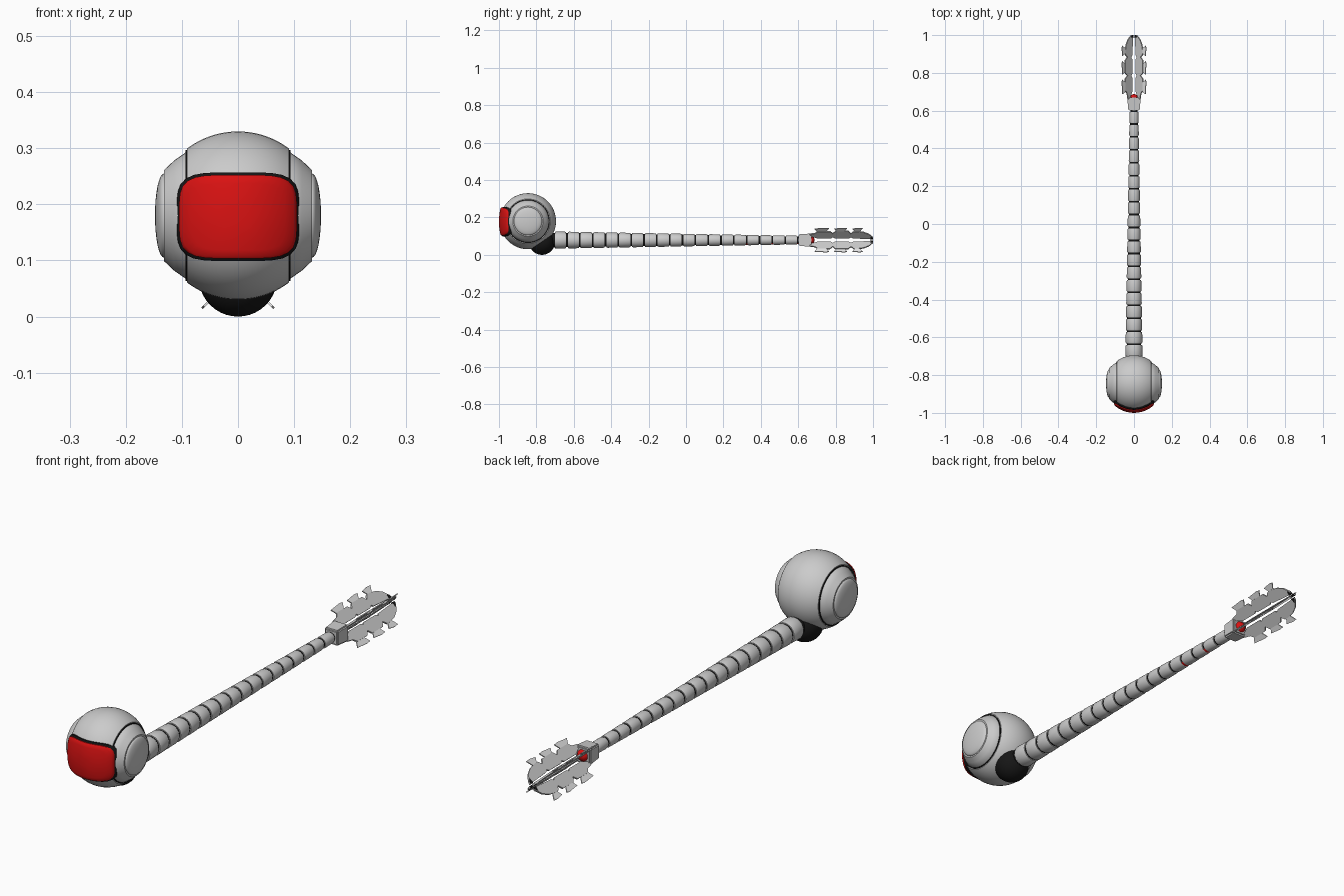
import bpy, bmesh, math
from mathutils import Vector

if "Cube" in bpy.data.objects:
    bpy.data.objects.remove(bpy.data.objects["Cube"])

def material(name, rgb):
    m = bpy.data.materials.new(name)
    m.diffuse_color = (*rgb, 1)
    m.use_nodes = True
    m.node_tree.nodes["Principled BSDF"].inputs["Base Color"].default_value = m.diffuse_color
    return m

GREY = material("light grey", (0.60, 0.60, 0.60))
BLACK = material("black", (0.008, 0.008, 0.008))
RED = material("red", (0.70, 0.006, 0.006))
WHITE = material("white", (0.92, 0.92, 0.92))

def finish(name, bm, mat, angle=35):
    bmesh.ops.recalc_face_normals(bm, faces=bm.faces)
    me = bpy.data.meshes.new(name)
    bm.to_mesh(me)
    bm.free()
    ob = bpy.data.objects.new(name, me)
    bpy.context.collection.objects.link(ob)
    me.materials.append(mat)
    bpy.ops.object.select_all(action='DESELECT')
    ob.select_set(True)
    bpy.context.view_layer.objects.active = ob
    bpy.ops.object.shade_smooth_by_angle(angle=math.radians(angle))
    return ob

def lathe(name, profile, axis, centre, mat, n=32, start=0, sweep=math.tau):
    """Revolve (position, radius) points about the x or y axis through centre."""
    bm = bmesh.new()
    full = sweep > 6.28
    cols = n if full else n + 1
    rings = []
    for p, r in profile:
        ring = []
        for i in range(cols):
            a = start + sweep * i / n
            c, s = r * math.cos(a), r * math.sin(a)
            ring.append(bm.verts.new(Vector(centre) + Vector((p, c, s) if axis == 'x' else (c, p, s))))
        rings.append(ring)
    for a, b in zip(rings, rings[1:]):
        for i in range(n):
            j = (i + 1) % cols
            bm.faces.new((a[i], a[j], b[j], b[i]))
    if full:
        bm.faces.new(rings[0])
        bm.faces.new(rings[-1])
    bmesh.ops.remove_doubles(bm, verts=bm.verts, dist=1e-5)
    return finish(name, bm, mat)

# round head: ball cut flat at both sides
HEAD = (0, -0.845, 0.18)
R = 0.15
lim = math.asin(0.091 / R)
arc = [(R * math.sin(t), R * math.cos(t)) for t in [lim * (i / 10 - 1) for i in range(21)]]
lathe("head_ball", arc, 'x', HEAD, GREY, 48)

# side pads with domed caps, and the dark seams behind them
for side, s in (("left", -1), ("right", 1)):
    lathe(side + "_head_seam", [(s * 0.089, 0.1165), (s * 0.0935, 0.1165)], 'x', HEAD, BLACK, 48)
    pad = [(0.085, 0.112), (0.094, 0.112), (0.114, 0.098), (0.132, 0.081), (0.132, 0.074)]
    lathe(side + "_head_pad", [(s * x, r) for x, r in pad], 'x', HEAD, GREY, 48)
    cap = [(0.130, 0.075)] + [(0.132 + 0.016 * math.sin(t), 0.075 * math.cos(t) + 1e-6)
                              for t in [math.pi / 2 * i / 8 for i in range(9)]]
    lathe(side + "_head_cap", [(s * x, r) for x, r in cap], 'x', HEAD, GREY, 40)

# curved visor: rounded rectangle bulging forwards, with a skirt running into the head
def visor(name, hx, hz, back, skirt, mat):
    bm = bmesh.new()
    def point(u, a, dy=0):
        c, s = math.cos(a), math.sin(a)
        k = u / (abs(c) ** 4.5 + abs(s) ** 4.5) ** (1 / 4.5)
        x, z = hx * k * c, hz * k * s
        y = -0.845 - math.sqrt(0.155 ** 2 - x * x - 0.5 * z * z) + back + dy
        return bm.verts.new((x, y, 0.178 + z))
    n = 48
    rows = [[point(u, math.tau * i / n, dy) for i in range(n)]
            for u, dy in ((0.2, 0), (0.4, 0), (0.6, 0), (0.8, 0), (0.95, 0), (1, 0.003), (1, skirt))]
    bm.faces.new(rows[0])
    for a, b in zip(rows, rows[1:]):
        for i in range(n):
            j = (i + 1) % n
            bm.faces.new((a[i], a[j], b[j], b[i]))
    finish(name, bm, mat, 40)

visor("visor_rim", 0.109, 0.079, 0.007, 0.05, BLACK)
visor("visor_glass", 0.105, 0.0745, 0, 0.015, RED)

# dark ball joint under the head
bm = bmesh.new()
bmesh.ops.create_uvsphere(bm, u_segments=32, v_segments=20, radius=0.07)
bmesh.ops.translate(bm, verts=bm.verts, vec=(0, -0.77, 0.07))
finish("neck_joint", bm, BLACK)

# tapering segmented arm around a dark core
Z = 0.079
N, Y0, Y1 = 19, -0.70, 0.603
step = (Y1 - Y0) / N
def arm_r(y):
    return 0.046 + (0.023 - 0.046) * (y - Y0) / (Y1 - Y0)

lathe("arm_core", [(-0.76, 0.040), (Y1, 0.019)], 'y', (0, 0, Z), BLACK, 24)
for i in range(N):
    y, L = Y0 + i * step, step - 0.009
    r = arm_r(y)
    lathe(f"arm_segment_{i + 1}", [(y, r * 0.8), (y, r * 0.95), (y + 0.006, r), (y + L - 0.006, r * 0.97),
                                   (y + L, r * 0.92), (y + L, r * 0.8)], 'y', (0, 0, Z), GREY, 24)

# small red lights under the last joints
for i in (0, 2, 4):
    y = Y1 - i * step
    r = arm_r(y) * 0.94
    lathe(f"joint_light_{i + 1}", [(y - 0.009, r), (y, r)], 'y', (0, 0, Z), RED, 10,
          math.radians(225), math.radians(90))

# claw base block
bm = bmesh.new()
bmesh.ops.create_cube(bm, size=1)
for v in bm.verts:
    k = 0.062 if v.co.y < 0 else 0.07
    v.co = (v.co.x * k, 0.6355 + v.co.y * 0.069, Z + v.co.z * k)
bmesh.ops.bevel(bm, geom=bm.edges[:], offset=0.006, segments=2, affect='EDGES')
finish("claw_base", bm, GREY)

# red eye in the claw palm
lathe("palm_light", [(0.665, 0.024), (0.672, 0.023), (0.682, 0.016), (0.688, 0.002)],
      'y', (0, 0, Z), RED, 24)

# four flat claw fingers on the diagonals, each of three blades with pale outer teeth
def plate(name, outline, d, thick, mat):
    side = Vector((-d.z, 0, d.x)) * thick / 2
    bm = bmesh.new()
    rows = [[bm.verts.new(Vector((0, y, Z)) + d * r + side * s) for y, r in outline] for s in (-1, 1)]
    n = len(outline)
    for row in rows:
        bm.faces.new(row)
    for i in range(n):
        j = (i + 1) % n
        bm.faces.new((rows[0][i], rows[0][j], rows[1][j], rows[1][i]))
    finish(name, bm, mat, 20)

BLADES = [
    [(0.66, 0.034), (0.70, 0.016), (0.775, 0.016), (0.785, 0.024), (0.785, 0.050), (0.77, 0.066),
     (0.705, 0.066), (0.69, 0.052), (0.66, 0.046)],
    [(0.785, 0.024), (0.795, 0.016), (0.872, 0.016), (0.882, 0.024), (0.882, 0.050), (0.867, 0.068),
     (0.80, 0.068), (0.785, 0.050)],
    [(0.882, 0.024), (0.892, 0.016), (0.985, 0.010), (1.0, 0.010), (1.0, 0.020), (0.978, 0.045),
     (0.95, 0.060), (0.92, 0.066), (0.897, 0.066), (0.882, 0.050)],
]
TEETH = [(0.675, 0.765), (0.780, 0.862), (0.878, 0.945)]
for sx, sn in ((-1, "left"), (1, "right")):
    for sz, zn in ((-1, "lower"), (1, "upper")):
        d = Vector((sx, 0, sz)).normalized()
        for i, blade in enumerate(BLADES):
            plate(f"{zn}_{sn}_finger_blade_{i + 1}", blade, d, 0.007, GREY)
            a, b = TEETH[i]
            plate(f"{zn}_{sn}_finger_tooth_{i + 1}",
                  [(a + 0.03, 0.058), (b - 0.02, 0.058), (b, 0.089), (b - 0.02, 0.091), (a + 0.012, 0.086)],
                  d, 0.004, WHITE)
        plate(f"{zn}_{sn}_finger_tip", [(0.985, 0.008), (1.0, 0.008), (1.0, 0.016), (0.988, 0.028)],
              d, 0.009, BLACK)
